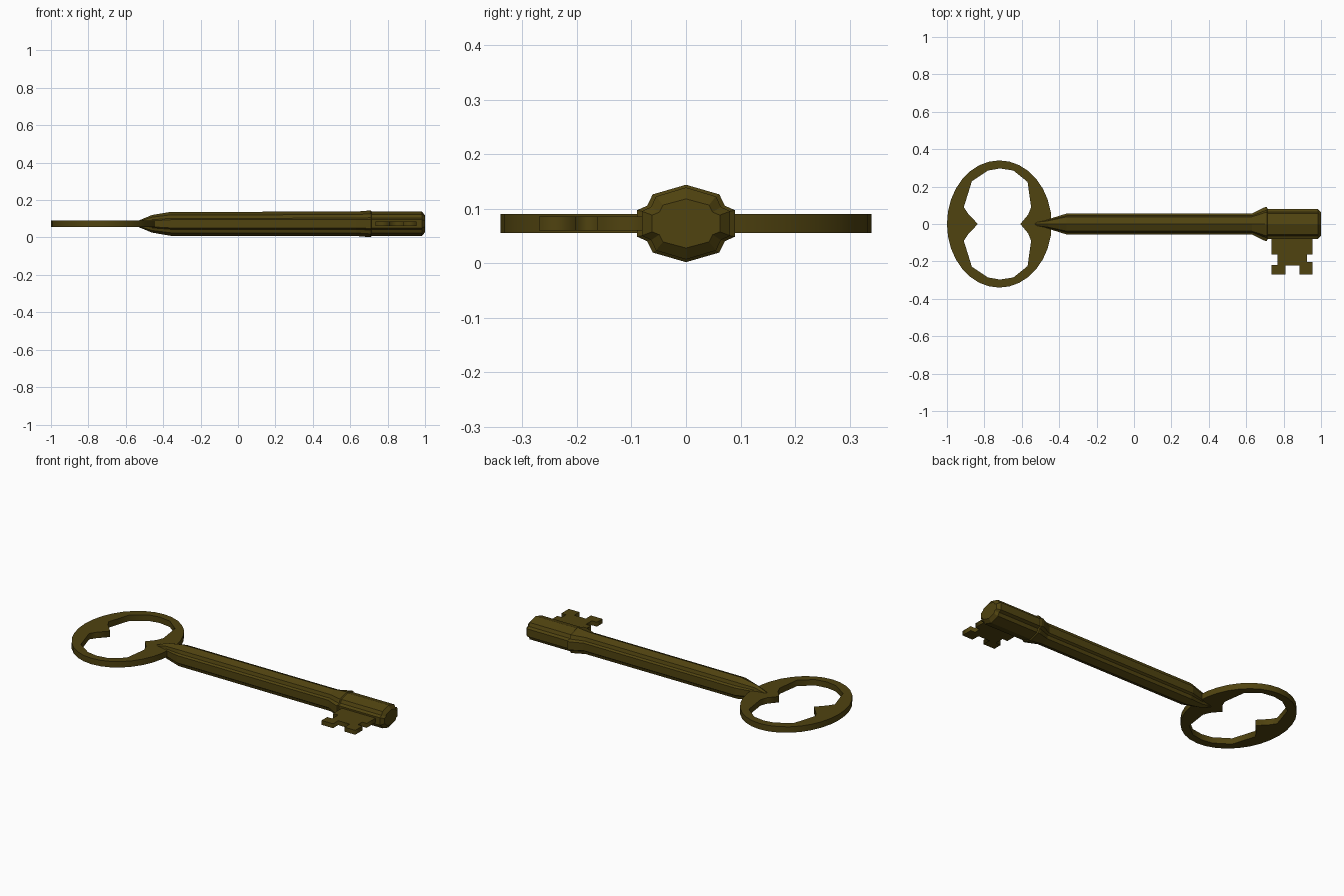
import bpy, bmesh, math

if "Cube" in bpy.data.objects:
    bpy.data.objects.remove(bpy.data.objects["Cube"])

ZC = 0.073  # height of the key's centre plane

brass = bpy.data.materials.new("dark brass")
brass.diffuse_color = (0.08, 0.056, 0.005, 1)
brass.use_nodes = True
brass.node_tree.nodes["Principled BSDF"].inputs["Base Color"].default_value = brass.diffuse_color


def plate(name, loops, half):
    """Flat plate cut from closed outlines (later loops are holes)."""
    cu = bpy.data.curves.new(name, 'CURVE')
    cu.dimensions = '2D'
    cu.fill_mode = 'BOTH'
    cu.extrude = half
    for pts in loops:
        sp = cu.splines.new('POLY')
        sp.points.add(len(pts) - 1)
        for p, (x, y) in zip(sp.points, pts):
            p.co = (x, y, 0, 1)
        sp.use_cyclic_u = True
    ob = bpy.data.objects.new(name, cu)
    ob.location.z = ZC
    bpy.context.collection.objects.link(ob)
    bpy.ops.object.select_all(action='DESELECT')
    ob.select_set(True)
    bpy.context.view_layer.objects.active = ob
    bpy.ops.object.convert(target='MESH')
    ob = bpy.context.object
    ob.data.materials.clear()
    ob.data.materials.append(brass)


def loft(name, section, stations):
    """Skin a section along x; each station is (x, half width, half height)."""
    bm = bmesh.new()
    rings = [[bm.verts.new((x, u * w, ZC + v * h)) for u, v in section]
             for x, w, h in stations]
    n = len(section)
    for a, b in zip(rings, rings[1:]):
        for i in range(n):
            j = (i + 1) % n
            bm.faces.new((a[i], a[j], b[j], b[i]))
    bm.faces.new(rings[0])
    bm.faces.new(rings[-1])
    bmesh.ops.recalc_face_normals(bm, faces=bm.faces)
    me = bpy.data.meshes.new(name)
    bm.to_mesh(me)
    bm.free()
    me.materials.append(brass)
    bpy.context.collection.objects.link(bpy.data.objects.new(name, me))


# Bow: oval ring whose opening has a pointed cusp at each end
N = 32
outer = [(-0.72 + 0.28 * math.cos(2 * math.pi * i / N),
          0.34 * math.sin(2 * math.pi * i / N)) for i in range(N)]
upper = [(-0.887, 0.055), (-0.91, 0.09), (-0.867, 0.228), (-0.78, 0.286),
         (-0.717, 0.297), (-0.645, 0.286), (-0.569, 0.225), (-0.55, 0.09),
         (-0.566, 0.05)]
hole = [(-0.835, 0)] + upper + [(-0.608, 0)] + [(x, -y) for x, y in reversed(upper)]
plate("bow", [outer, hole], 0.0175)

# Shaft: faceted section lofted from tapered neck through collar to tip
quarter = [(0, 1), (0.68, 0.75), (0.79, 0.46), (1, 0.34)]
right = quarter + [(u, -v) for u, v in reversed(quarter)]
section = right + [(-u, v) for u, v in reversed(right[1:-1])]
loft("shaft", section, [
    (-0.53, 0.012, 0.018), (-0.46, 0.025, 0.047), (-0.36, 0.056, 0.064),
    (0.63, 0.056, 0.065), (0.70, 0.09, 0.071), (0.71, 0.09, 0.071),
    (0.715, 0.081, 0.066), (0.983, 0.081, 0.066), (1.0, 0.062, 0.045)])

# Bit: notched plate below the shaft end
plate("bit", [[
    (0.735, -0.04), (0.735, -0.163), (0.768, -0.163), (0.768, -0.218),
    (0.735, -0.218), (0.735, -0.27), (0.81, -0.27), (0.81, -0.222),
    (0.885, -0.222), (0.885, -0.27), (0.955, -0.27), (0.955, -0.202),
    (0.925, -0.202), (0.925, -0.163), (0.955, -0.163), (0.955, -0.04)]], 0.013)
